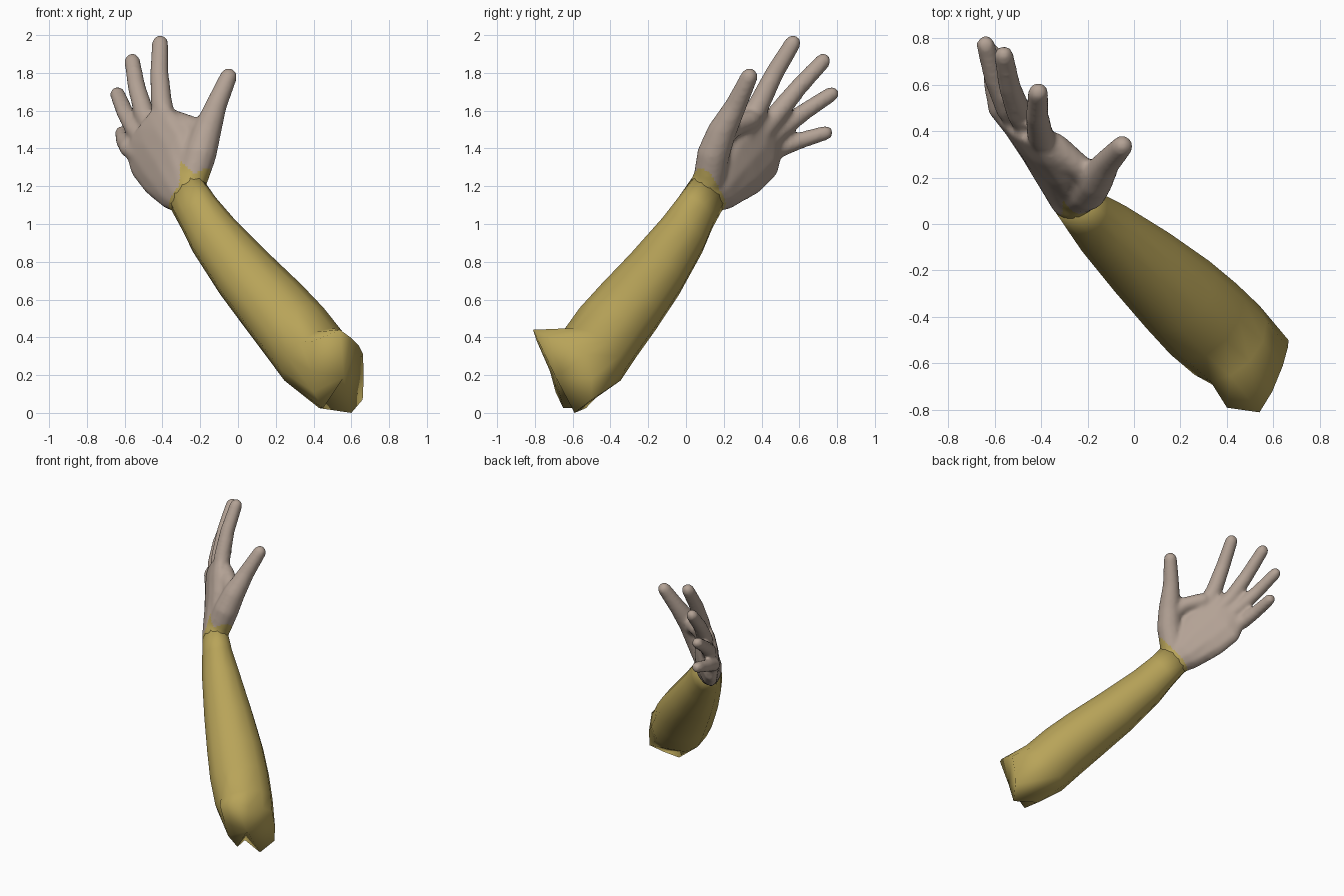
import bpy, bmesh, math
from mathutils import Vector as V

if "Cube" in bpy.data.objects:
    bpy.data.objects.remove(bpy.data.objects["Cube"])

THICK = V((0.687, 0.726, 0)).normalized()        # palm-side direction
WIDE = V((0.485, -0.458, 0.745)).normalized()    # across the arm


def material(name, rgb):
    m = bpy.data.materials.new(name)
    m.diffuse_color = (*rgb, 1)
    m.use_nodes = True
    m.node_tree.nodes["Principled BSDF"].inputs["Base Color"].default_value = m.diffuse_color
    return m


sleeve = material("sleeve", (0.48, 0.37, 0.10))
skin = material("skin", (0.45, 0.36, 0.30))


def ring(c, ht, hw, thick=THICK, wide=WIDE, n=12):
    c = V(c)
    return [c + thick * ht * math.cos(k * math.tau / n) + wide * hw * math.sin(k * math.tau / n)
            for k in range(n)]


def loft(bm, rings, end_centre=None):
    """Skin a list of equal rings and close both ends."""
    rows = [[bm.verts.new(p) for p in r] for r in rings]
    n = len(rows[0])
    for a, b in zip(rows, rows[1:]):
        for k in range(n):
            bm.faces.new((a[k], a[(k + 1) % n], b[(k + 1) % n], b[k]))
    bm.faces.new(rows[0][::-1])
    if end_centre:
        c = bm.verts.new(end_centre)
        for k in range(n):
            bm.faces.new((rows[-1][k], rows[-1][(k + 1) % n], c))
    else:
        bm.faces.new(rows[-1])


def tube(bm, pts, radii):
    """Round tapered tube with a domed tip."""
    pts = [V(p) for p in pts]
    radii = list(radii)
    tip, r = pts[-1], radii[-1]
    d = (tip - pts[-2]).normalized()
    for a in (0.5, 1.0, 1.4):
        pts.append(tip + d * r * math.sin(a))
        radii.append(r * math.cos(a))
    rings = []
    for i, p in enumerate(pts):
        t = (pts[min(i + 1, len(pts) - 1)] - pts[max(i - 1, 0)]).normalized()
        side = (THICK - t * THICK.dot(t)).normalized()
        rings.append(ring(p, radii[i], radii[i], side, t.cross(side)))
    loft(bm, rings)


def finish(bm, name):
    bmesh.ops.recalc_face_normals(bm, faces=bm.faces[:])
    me = bpy.data.meshes.new(name)
    bm.to_mesh(me)
    bm.free()
    ob = bpy.data.objects.new(name, me)
    bpy.context.collection.objects.link(ob)
    bpy.context.view_layer.objects.active = ob
    return ob


# Forearm, ending in the bent elbow's angled cut
elbow_rim = [V(p) for p in (
    (.665, -.50, .18), (.662, -.53, .31), (.64, -.61, .355), (.595, -.72, .40),
    (.54, -.81, .44), (.40, -.79, .38), (.39, -.72, .22), (.40, -.69, .11),
    (.45, -.65, .025), (.43, -.53, .025), (.60, -.59, .00), (.66, -.50, .07))]
bm = bmesh.new()
loft(bm, [ring((-.275, .115, 1.165), .09, .125),
          ring((-.21, .05, 1.06), .108, .127),
          ring((-.13, -.02, .94), .135, .142),
          ring((.035, -.165, .735), .172, .167),
          ring((.19, -.305, .56), .198, .185),
          ring((.30, -.41, .43), .208, .195),
          ring((.40, -.50, .30), .204, .2),
          elbow_rim], (.56, -.69, .19))
forearm = finish(bm, "forearm")
forearm.data.materials.append(sleeve)
for p in forearm.data.polygons:
    p.use_smooth = True

# Hand: palm, thumb and fingers, fused below
bm = bmesh.new()
knuckle = V((.17, -.12, .25)).normalized()
loft(bm, [ring((-.25, .09, 1.12), .088, .118),
          ring((-.275, .115, 1.165), .094, .131),
          ring((-.30, .16, 1.195), .094, .155),
          ring((-.375, .28, 1.325), .085, .22),
          ring((-.445, .37, 1.42), .075, .225),
          ring((-.49, .43, 1.515), .058, .19, THICK, knuckle)])
tube(bm, [(-.25, .12, 1.22), (-.20, .145, 1.37), (-.165, .19, 1.49),
          (-.115, .265, 1.63), (-.05, .335, 1.78)], (.085, .088, .078, .058, .047))
# Web between thumb and first finger
tube(bm, [(-.18, .18, 1.45), (-.25, .26, 1.52), (-.34, .34, 1.55)], (.06, .055, .055))

# Finger knuckle and tip centres, with thickness
for base, tip, r in (((-.405, .39, 1.64), (-.412, .565, 1.957), .052),
                     ((-.495, .48, 1.58), (-.56, .725, 1.862), .05),
                     ((-.545, .50, 1.5), (-.638, .77, 1.688), .048),
                     ((-.58, .50, 1.405), (-.613, .74, 1.483), .046)):
    b, t = V(base), V(tip)
    root = b.lerp(V((-.31, .18, 1.23)), .45)
    tube(bm, [root, b, b.lerp(t, .5) - THICK * .012, t], (r * 1.2, r * 1.12, r * .97, r * .86))
hand = finish(bm, "hand")

mod = hand.modifiers.new("fuse", 'REMESH')
mod.mode = 'VOXEL'
mod.voxel_size = 0.013
mod = hand.modifiers.new("soften", 'SMOOTH')
mod.factor = 0.5
mod.iterations = 9
for m in list(hand.modifiers):
    bpy.ops.object.modifier_apply(modifier=m.name)

# Sleeve tongue running onto the thumb side of the wrist
hand.data.materials.clear()
hand.data.materials.append(skin)
hand.data.materials.append(sleeve)
for p in hand.data.polygons:
    p.use_smooth = True
    x, y, z = p.center
    tongue = x > -.31 and y < .13 and z < 1.33 - (x + .3)
    p.material_index = int(tongue or (p.center - V((-.275, .115, 1.165))).dot(V((-.536, .507, .667))) < .005)
